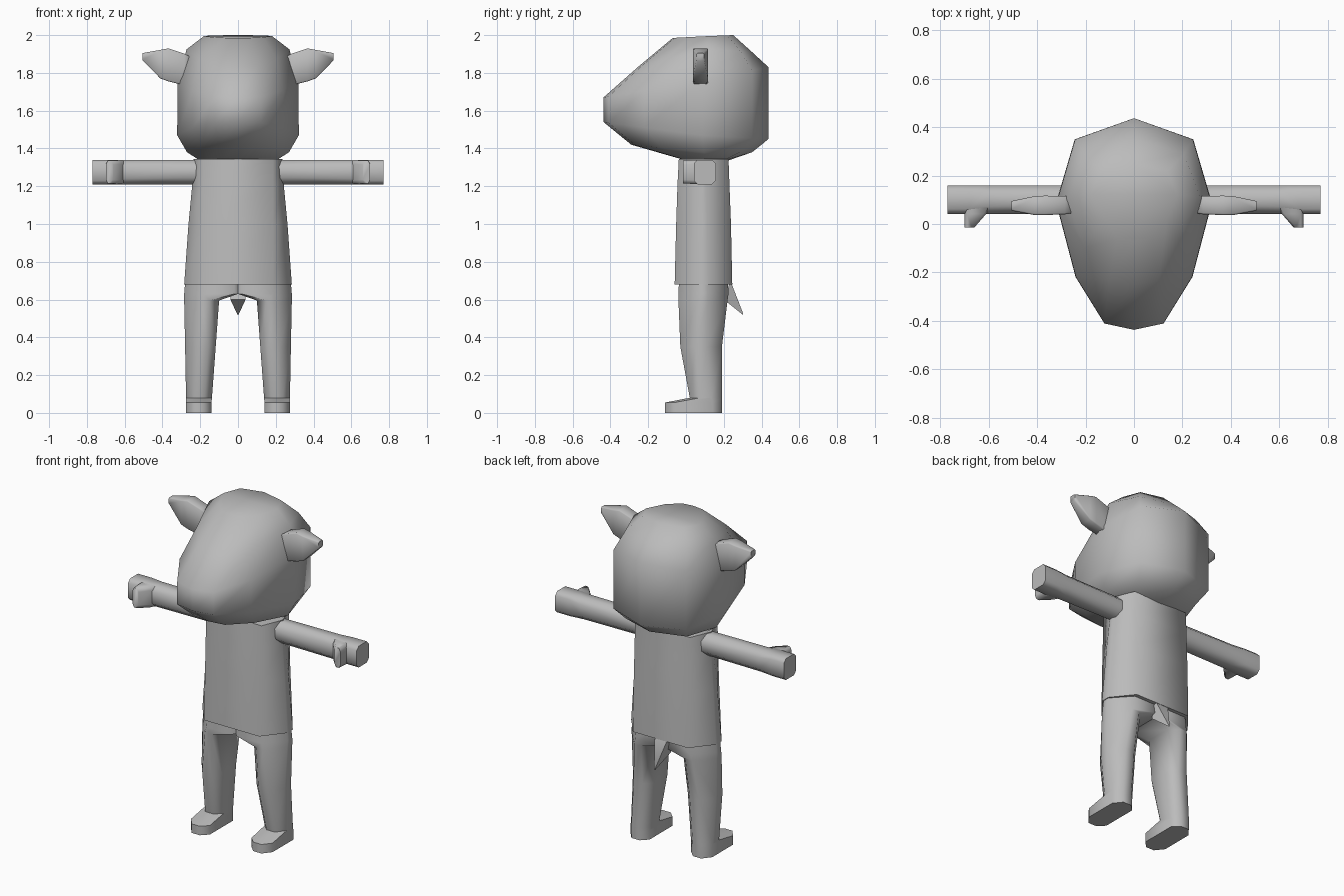
import bpy, bmesh, math

if "Cube" in bpy.data.objects:
    bpy.data.objects.remove(bpy.data.objects["Cube"])

grey = bpy.data.materials.new("plain grey")
grey.diffuse_color = (0.5, 0.5, 0.5, 1)
grey.use_nodes = True
grey.node_tree.nodes["Principled BSDF"].inputs["Base Color"].default_value = grey.diffuse_color


def loft(name, rings, mirror=False, angle=70):
    """Skin a list of equal-length point rings and cap both ends."""
    bm = bmesh.new()
    loops = [[bm.verts.new(p) for p in ring] for ring in rings]
    n = len(loops[0])
    for a, b in zip(loops, loops[1:]):
        for i in range(n):
            j = (i + 1) % n
            bm.faces.new((a[i], a[j], b[j], b[i]))
    bm.faces.new(loops[0][::-1])
    bm.faces.new(loops[-1])
    bmesh.ops.recalc_face_normals(bm, faces=bm.faces)
    me = bpy.data.meshes.new(name)
    bm.to_mesh(me)
    bm.free()
    me.materials.append(grey)
    ob = bpy.data.objects.new(name, me)
    bpy.context.collection.objects.link(ob)
    bpy.ops.object.select_all(action='DESELECT')
    ob.select_set(True)
    bpy.context.view_layer.objects.active = ob
    bpy.ops.object.shade_smooth_by_angle(angle=math.radians(angle))
    if mirror:
        ob.modifiers.new("mirror", 'MIRROR')
    return ob


def octagon(u0, u1, v0, v1, cu, cv, inner=None):
    """Rectangle with chamfered corners, as 2D points; inner overrides the low-u chamfer."""
    iu, iv = inner or (cu, cv)
    return [(u0 + iu, v0), (u1 - cu, v0), (u1, v0 + cv), (u1, v1 - cv),
            (u1 - cu, v1), (u0 + iu, v1), (u0, v1 - iv), (u0, v0 + iv)]


# Head: tilted rings that narrow towards the muzzle
def head_ring(w, yf, zf, zs, yb, zb):
    xs = (0, .38, .75, 1, .76, 0)
    ts = (0, .03, .25, .6, .9, 1)
    half = []
    for x, t in zip(xs, ts):
        z = zf + (zs - zf) * t / .6 if t < .6 else zs + (zb - zs) * (t - .6) / .4
        half.append((x * w, yf + (yb - yf) * t, z))
    return half + [(-x, y, z) for x, y, z in half[-2:0:-1]]


loft("head", [head_ring(*r) for r in (
    (.20, -.03, 1.345, 1.335, .22, 1.335),
    (.27, -.29, 1.42, 1.38, .35, 1.38),
    (.322, -.437, 1.54, 1.47, .437, 1.45),
    (.32, -.437, 1.67, 1.76, .437, 1.83),
    (.272, -.25, 1.835, 1.925, .35, 1.91),
    (.18, -.07, 1.985, 1.995, .25, 2.0))])

# Ears: flattened, pointed outwards
ears = ((.25, 1.73, 1.885, .045, .115), (.285, 1.735, 1.902, .04, .115),
        (.368, 1.755, 1.93, .037, .117), (.41, 1.77, 1.922, .037, .115),
        (.505, 1.865, 1.905, .055, .095))
loft("ear", [[(x, y, z) for y, z in octagon(y0, y1, z0, z1, .006, .006)]
             for x, z0, z1, y0, y1 in ears], mirror=True)

# Torso: tunic with rounded sides that overhangs the legs front and back
torso = ((.68, .285, -.06, .245), (1.0, .262, -.052, .238),
         (1.21, .242, -.045, .23), (1.345, .235, -.038, .225))
loft("torso", [[(x, y, z) for x, y in octagon(-w, w, y0, y1, w - .185, .125)]
               for z, w, y0, y1 in torso])

# Legs with feet, merging into the hips; rounded outer side
legs = ((0, .14, .275, -.11, .19, .04, .05, .04), (.055, .14, .275, -.11, .19, .04, .05, .04),
        (.08, .138, .275, .02, .19, .04, .055, .04), (.35, .118, .28, -.03, .19, .06, .08, .04),
        (.595, .10, .285, -.04, .22, .09, .105, .05), (.63, 0, .285, -.04, .225, .1, .11, .02),
        (.75, 0, .275, -.035, .22, .1, .11, .02))
loft("leg", [[(x, y, z) for x, y in octagon(x0, x1, y0, y1, cx, cy, (ci, ci))]
             for z, x0, x1, y0, y1, cx, cy, ci in legs], mirror=True)

# Arms held straight out, squarer at the hand
arms = ((.15, .035), (.25, .035), (.60, .03), (.68, .02), (.77, .02))
loft("arm", [[(x, y, z) for y, z in octagon(.042, .158, 1.21, 1.34, c, c)]
             for x, c in arms], mirror=True)

# Thumbs: wedge pointing forward
thumb = ((.10, .58, 1.212, 1.338), (.042, .61, 1.212, 1.338), (-.015, .66, 1.215, 1.335))
loft("thumb", [[(x, y, z) for x, z in octagon(x0, .70, z0, z1, .01, .02)]
               for y, x0, z0, z1 in thumb], mirror=True)

# Tail: short spike
loft("tail", [[(-.045, .235, .70), (.045, .235, .70), (.04, .20, .60), (-.04, .20, .60)],
              [(-.003, .303, .525), (.003, .303, .525), (.003, .30, .52), (-.003, .30, .52)]])
